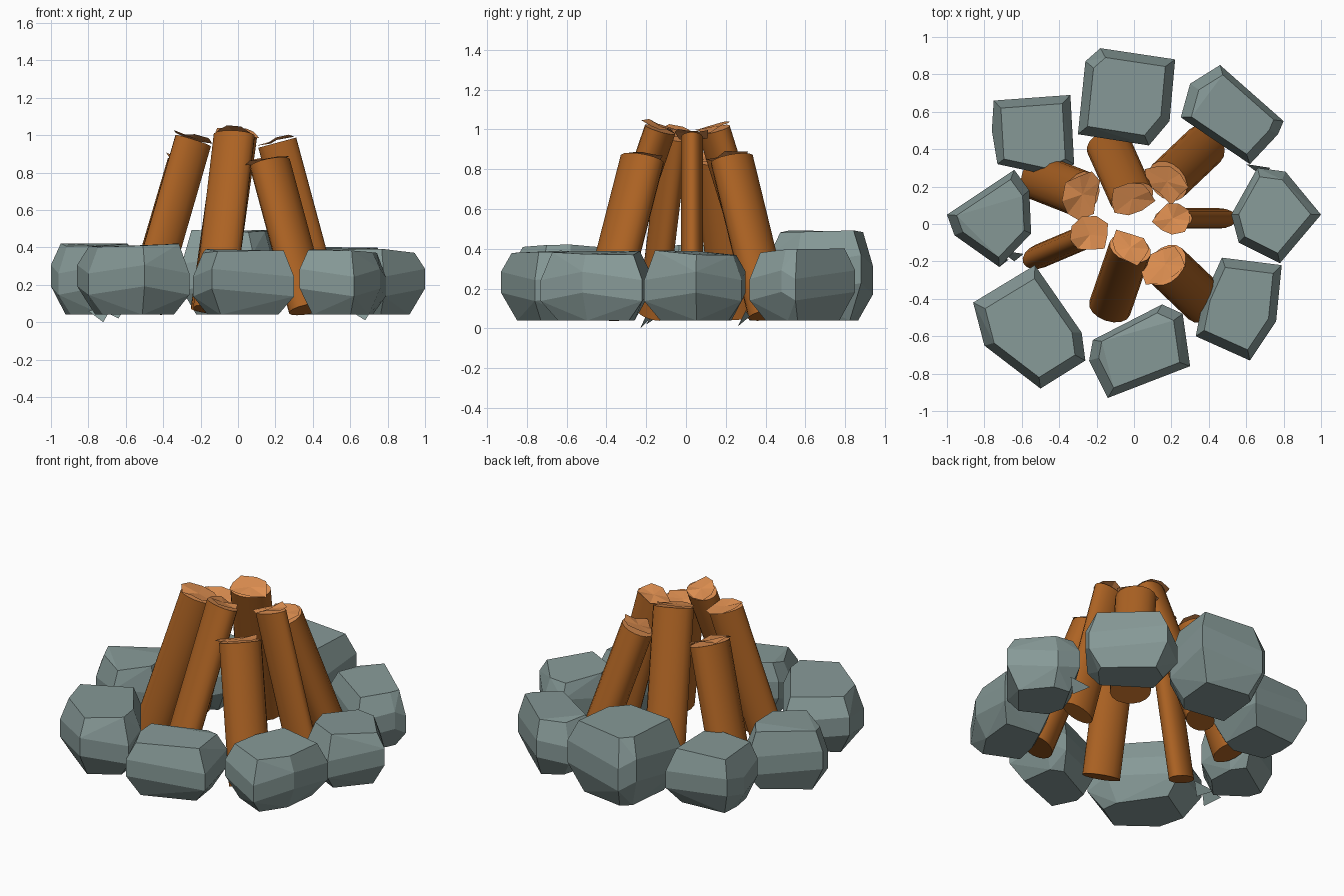
import bpy, bmesh, math, random
from mathutils import Vector

if "Cube" in bpy.data.objects:
    bpy.data.objects.remove(bpy.data.objects["Cube"])

random.seed(4)


def material(name, rgb):
    m = bpy.data.materials.new(name)
    m.diffuse_color = (*rgb, 1)
    m.use_nodes = True
    m.node_tree.nodes["Principled BSDF"].inputs["Base Color"].default_value = m.diffuse_color
    return m


STONE = material("grey_stone", (0.24, 0.32, 0.31))
BARK = material("brown_bark", (0.42, 0.125, 0.017))
WOOD = material("light_cut_wood", (0.72, 0.27, 0.08))


def finish(bm, name, mats):
    mesh = bpy.data.meshes.new(name)
    bm.to_mesh(mesh)
    bm.free()
    for m in mats:
        mesh.materials.append(m)
    ob = bpy.data.objects.new(name, mesh)
    bpy.context.collection.objects.link(ob)
    return ob


# Ring of boulders: top height, then plan outline of each
STONES = [
    (0.51, [(-.26, .87), (-.18, .94), (.22, .88), (.19, .55), (.08, .42), (-.30, .48)]),
    (0.40, [(.46, .85), (.80, .55), (.77, .48), (.62, .32), (.25, .57), (.30, .75)]),
    (0.39, [(.66, .30), (.81, .28), (1.0, .05), (.78, -.21), (.56, -.10), (.52, .05)]),
    (0.39, [(.47, -.18), (.79, -.22), (.76, -.52), (.62, -.73), (.33, -.60), (.37, -.40)]),
    (0.39, [(-.22, -.62), (.15, -.43), (.26, -.48), (.30, -.76), (-.14, -.93), (-.24, -.73)]),
    (0.42, [(-.86, -.42), (-.53, -.22), (-.28, -.58), (-.26, -.73), (-.50, -.88), (-.80, -.65)]),
    (0.42, [(-1.0, .05), (-.64, .29), (-.56, .18), (-.55, -.05), (-.72, -.23), (-.96, -.06)]),
    (0.40, [(-.75, .66), (-.34, .69), (-.32, .32), (-.45, .26), (-.73, .32), (-.76, .50)]),
]


def boulder(i, top, outline):
    bm = bmesh.new()
    c = sum((Vector(p) for p in outline), Vector((0, 0))) / len(outline)
    h = top - 0.04
    for k, p in enumerate(outline):
        d = Vector(p) - c
        tilt = 0.06 * (-1) ** k
        for s, t in ((0.7, 0), (1, 0.34 + tilt), (1, 0.64 + tilt), (0.8, 0.97)):
            q = c + d * s
            z = 0.04 + h * t
            if t > 0.9:
                z += random.uniform(-0.015, 0.015)
            bm.verts.new((q.x, q.y, z))
    res = bmesh.ops.convex_hull(bm, input=bm.verts)
    junk = [g for g in res["geom_interior"] + res["geom_unused"]
            if isinstance(g, bmesh.types.BMVert)]
    bmesh.ops.delete(bm, geom=list(set(junk)), context='VERTS')
    bmesh.ops.dissolve_limit(bm, angle_limit=math.radians(7),
                             verts=bm.verts, edges=bm.edges)
    bmesh.ops.recalc_face_normals(bm, faces=bm.faces)
    finish(bm, f"boulder_{i}", [STONE])


for i, (top, outline) in enumerate(STONES):
    boulder(i, top, outline)

# Broken chips hanging at the foot of the boulders
for i, (x, y, z) in enumerate([(-.72, -.23, 0), (.68, .26, 0.01), (-.64, -.20, 0.02)]):
    bm = bmesh.new()
    bm.faces.new([bm.verts.new(v) for v in
                  ((x - .08, y + .06, .06), (x, y, z), (x + .05, y + .04, .09))])
    finish(bm, f"stone_chip_{i}", [STONE])

# Leaning logs: top, foot, width across the lean, depth along the lean
LOGS = [
    ((-.01, .14, 1.0), (-.14, .43, .07), .24, .15),
    ((.18, .23, .85), (.38, .42, .07), .24, .19),
    ((.21, .03, .96), (.45, .03, .07), .11, .21),
    ((.17, -.22, .85), (.38, -.42, .07), .25, .19),
    ((-.02, -.13, 1.0), (-.13, -.45, .07), .23, .15),
    ((-.24, -.06, .97), (-.50, -.17, .07), .13, .21),
    ((-.28, .16, .85), (-.51, .25, .07), .25, .19),
]
SIDES = 16


def log(i, top, foot, width, depth):
    top, foot = Vector(top), Vector(foot)
    axis = (top - foot).normalized()
    u = Vector((0, 0, 1)).cross(axis).normalized()
    v = axis.cross(u)
    bm = bmesh.new()

    def ring(c):
        return [bm.verts.new(c + u * math.cos(a) * width / 2 + v * math.sin(a) * depth / 2)
                for a in (2 * math.pi * k / SIDES for k in range(SIDES))]

    lo, hi = ring(foot), ring(top)
    for k in range(SIDES):
        n = (k + 1) % SIDES
        bm.faces.new((lo[k], lo[n], hi[n], hi[k])).smooth = True
    bm.faces.new(lo[::-1])
    bm.faces.new(hi).material_index = 1
    for e in bm.edges:
        e.smooth = all(f.smooth for f in e.link_faces)
    finish(bm, f"log_{i}", [BARK, WOOD])

    # Splintered cut end sitting just above the log
    bm = bmesh.new()
    c = bm.verts.new(top + axis * 0.015)
    rim = []
    for k in range(9):
        a = 2 * math.pi * k / 9
        r = random.uniform(0.8, 1.2)
        rim.append(bm.verts.new(top + axis * random.uniform(0.004, 0.03)
                                + u * math.cos(a) * r * max(width, .18) / 2
                                + v * math.sin(a) * r * max(depth, .18) / 2))
    for k in range(9):
        bm.faces.new((c, rim[k], rim[(k + 1) % 9]))
    finish(bm, f"log_end_{i}", [WOOD])


for i, spec in enumerate(LOGS):
    log(i, *spec)
